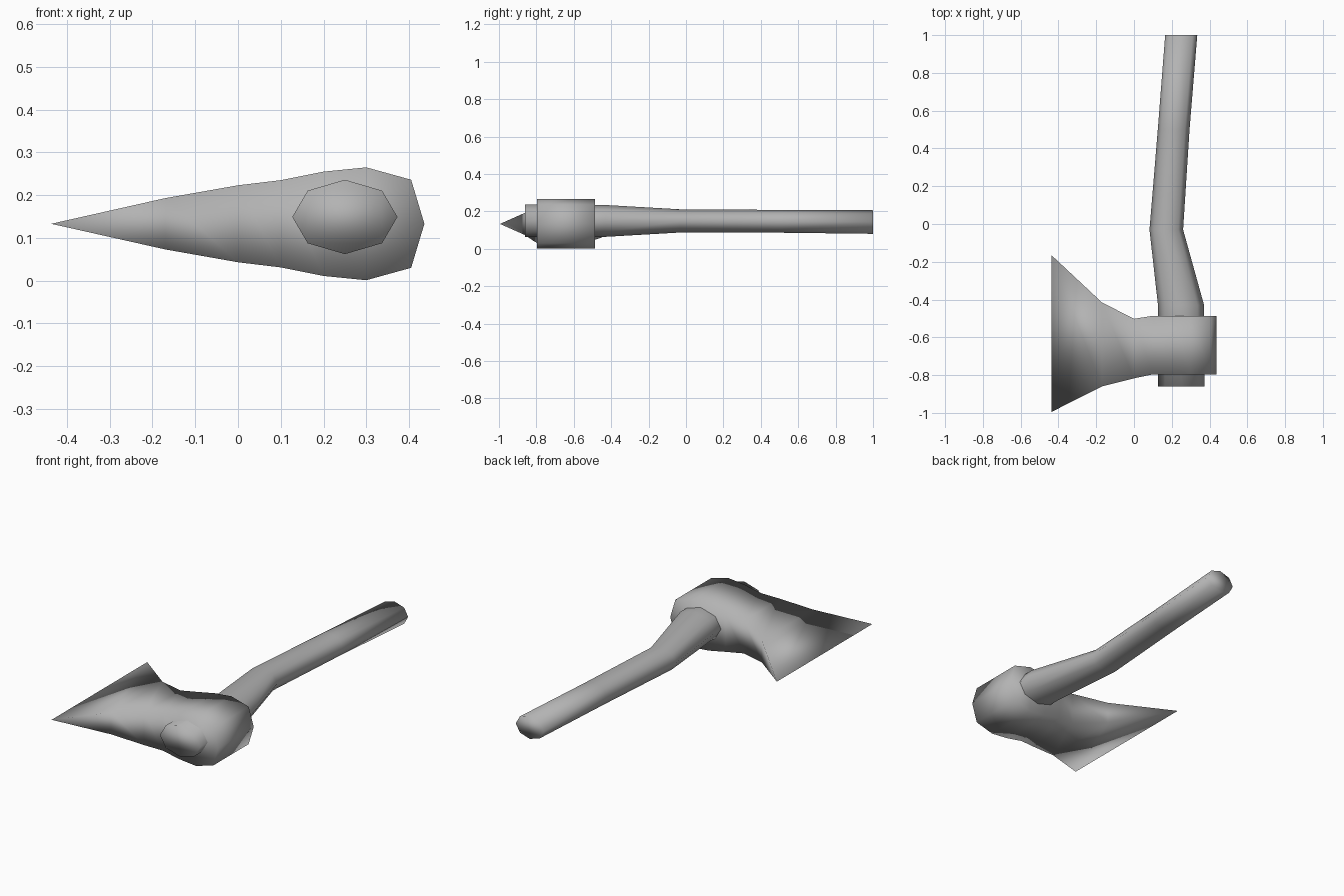
import bpy
import bmesh
import math

cube = bpy.data.objects.get("Cube")
if cube:
    bpy.data.objects.remove(cube, do_unlink=True)

grey = bpy.data.materials.new("plain grey")
grey.use_nodes = True
colour = (0.45, 0.45, 0.45, 1)
grey.diffuse_color = colour
grey.node_tree.nodes["Principled BSDF"].inputs["Base Color"].default_value = colour


def loft(name, rings):
    """Skin a row of equal-sized rings, cap both ends and weld the sharp tips."""
    bm = bmesh.new()
    loops = [[bm.verts.new(p) for p in ring] for ring in rings]
    n = len(loops[0])
    for a, b in zip(loops, loops[1:]):
        for i in range(n):
            j = (i + 1) % n
            bm.faces.new((a[i], a[j], b[j], b[i]))
    bm.faces.new(loops[0])
    bm.faces.new(loops[-1])
    bmesh.ops.remove_doubles(bm, verts=bm.verts, dist=0.0005)
    bmesh.ops.recalc_face_normals(bm, faces=bm.faces)
    mesh = bpy.data.meshes.new(name)
    bm.to_mesh(mesh)
    bm.free()
    mesh.materials.append(grey)
    mesh.shade_smooth()
    obj = bpy.data.objects.new(name, mesh)
    bpy.context.collection.objects.link(obj)
    return obj


# Axe head from cutting edge to poll: x, front y, back y, half thickness
head = [
    (-0.437, -0.995, -0.165, 0),
    (-0.17, -0.86, -0.415, 0.06),
    (0.0, -0.817, -0.502, 0.09),
    (0.1, -0.796, -0.486, 0.102),
    (0.2, -0.796, -0.486, 0.122),
    (0.3, -0.796, -0.486, 0.132),
    (0.405, -0.796, -0.486, 0.103),
    (0.436, -0.796, -0.486, 0),
]
mid = 0.133
loft("axe_head", [
    [(x, y0, mid - h), (x, y1, mid - h), (x, y1, mid + h), (x, y0, mid + h)]
    for x, y0, y1, h in head
])

# Bent handle with eight sides: y, centre x, centre z, x radius, z radius
handle = [
    (-0.86, 0.25, 0.149, 0.123, 0.087),
    (-0.43, 0.249, 0.149, 0.122, 0.085),
    (-0.03, 0.171, 0.149, 0.089, 0.062),
    (0.5, 0.21, 0.147, 0.084, 0.061),
    (1.0, 0.25, 0.143, 0.085, 0.063),
]
angles = [math.tau * i / 8 for i in range(8)]
loft("handle", [
    [(cx + rx * math.cos(a), y, cz + rz * math.sin(a)) for a in angles]
    for y, cx, cz, rx, rz in handle
])
